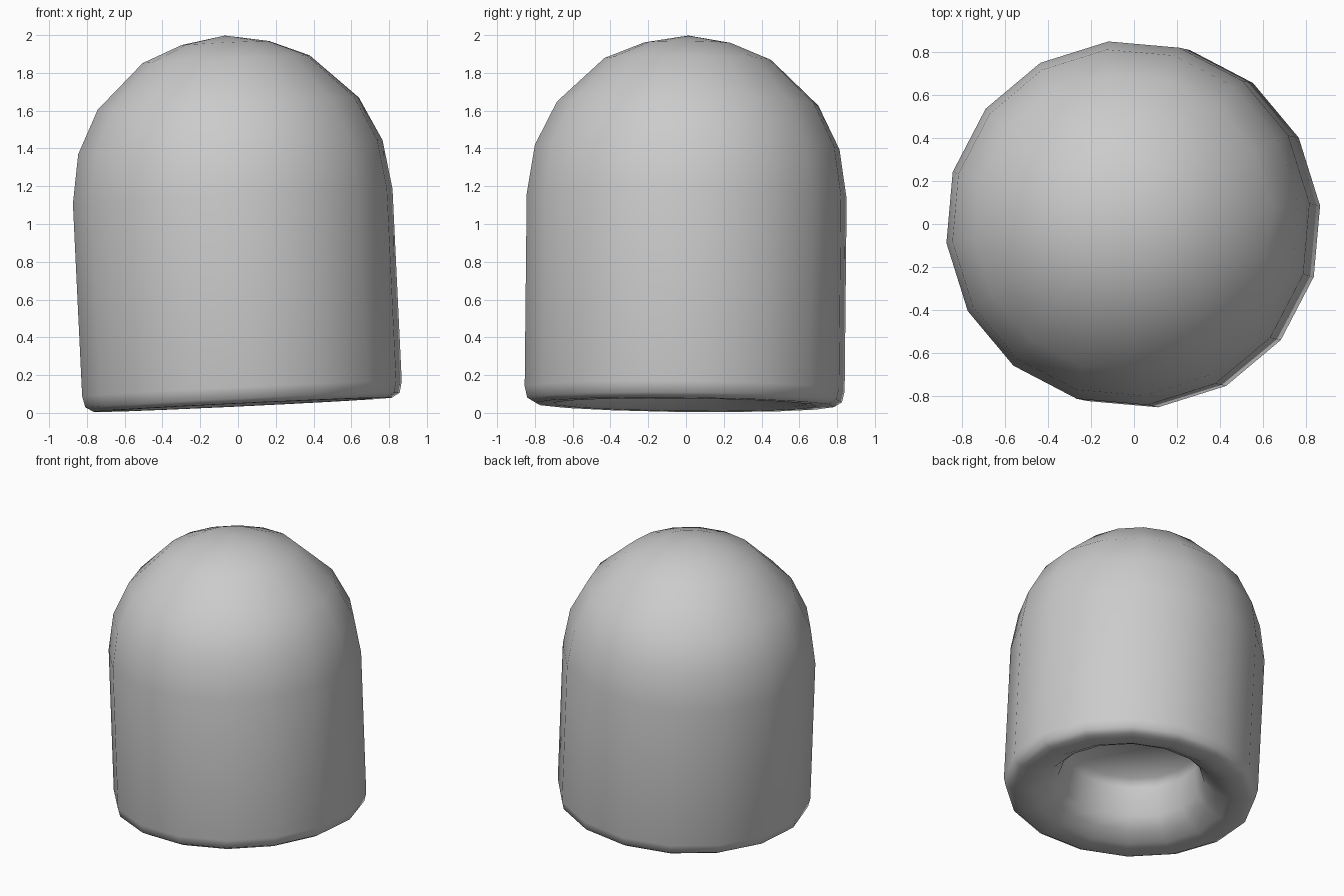
import bpy, bmesh, math
from mathutils import Matrix

if "Cube" in bpy.data.objects:
    bpy.data.objects.remove(bpy.data.objects["Cube"])

SIDES = 16
R = 0.852          # body and dome radius
SHOULDER = 1.105   # height where the dome starts


def dome(deg, scale=1.0):
    a = math.radians(deg)
    return (R * scale * math.cos(a), SHOULDER + R * scale * math.sin(a))


# Profile (radius, height): socket ceiling, socket wall, rim, side, dome
profile = [
    (0.0, 0.39), (0.43, 0.39), (0.455, 0.33), (0.49, 0.13), (0.56, 0.06),
    (0.65, 0.01), (0.70, 0.0),
    (0.795, 0.0), (0.838, 0.025), (R, 0.085),
    (R, SHOULDER), dome(17.8), dome(35.2), dome(58.5), dome(74, 0.992), (0.0, SHOULDER + R),
]


def lathe(name, points, sides, offset):
    bm = bmesh.new()
    rings = []
    for r, z in points:
        n = 1 if r == 0 else sides
        rings.append([bm.verts.new((r * math.cos(offset + math.tau * i / sides),
                                    r * math.sin(offset + math.tau * i / sides), z))
                      for i in range(n)])
    for a, b in zip(rings, rings[1:]):
        for i in range(sides):
            j = (i + 1) % sides
            loop = [a[i % len(a)], a[j % len(a)], b[j % len(b)], b[i % len(b)]]
            bm.faces.new(list(dict.fromkeys(loop)))
    bmesh.ops.recalc_face_normals(bm, faces=bm.faces)
    for f in bm.faces:
        f.smooth = True
    mesh = bpy.data.meshes.new(name)
    bm.to_mesh(mesh)
    bm.free()
    obj = bpy.data.objects.new(name, mesh)
    bpy.context.collection.objects.link(obj)
    return obj


# Domed cap with a hollow socket underneath, leaning slightly
cap = lathe("domed_cap", profile, SIDES, math.radians(6.2))
tilt = Matrix.Rotation(math.radians(-2.75), 4, 'Y') @ Matrix.Rotation(math.radians(-0.6), 4, 'X')
cap.data.transform(Matrix.Translation((0.025, -0.008, 0.043)) @ tilt)
